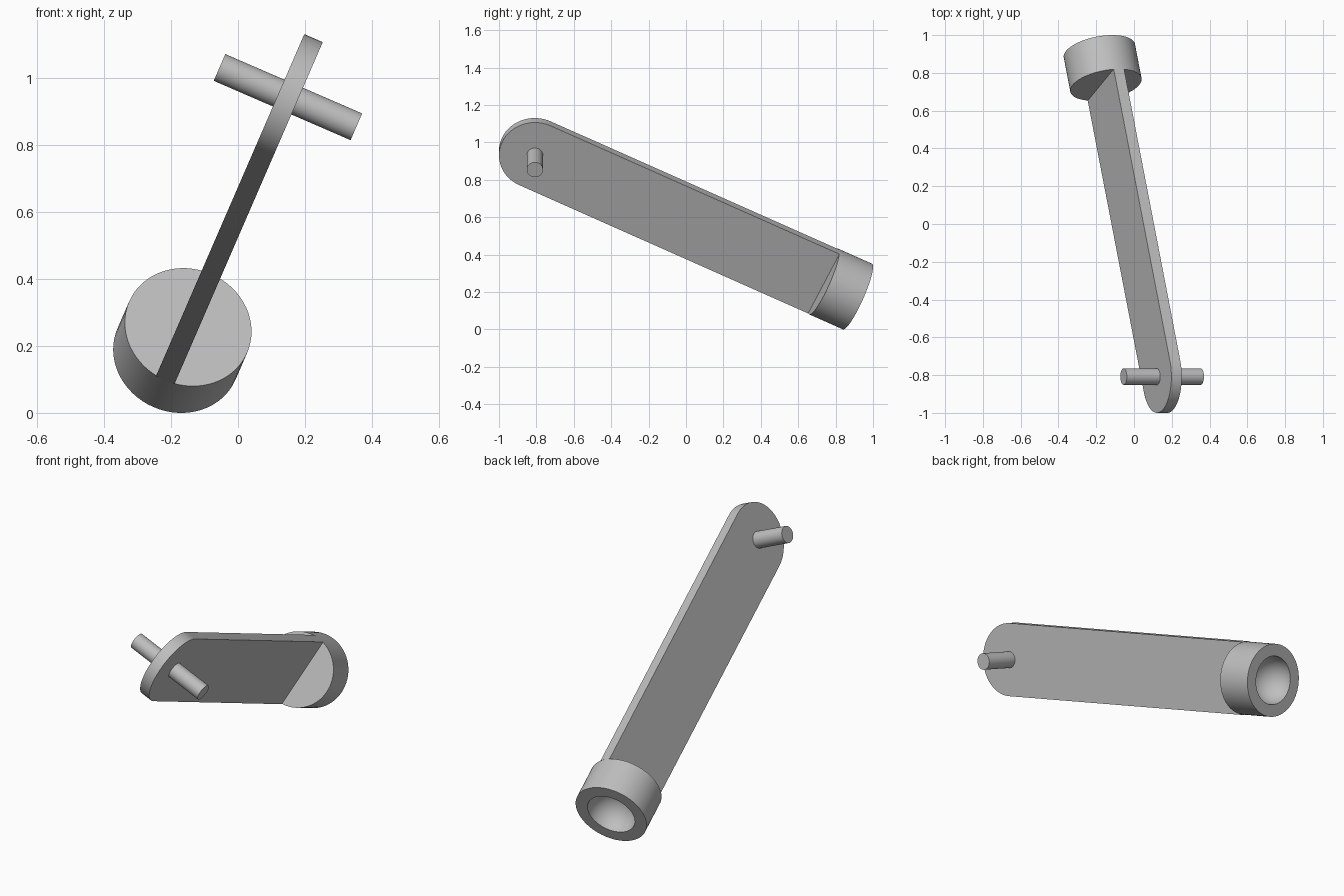
import bpy, bmesh
from math import sin, cos, pi, radians
from mathutils import Matrix, Vector

cube = bpy.data.objects.get("Cube")
if cube:
    bpy.data.objects.remove(cube, do_unlink=True)

# Single grey finish
grey = bpy.data.materials.new("plain grey")
grey.use_nodes = True
colour = (0.52, 0.52, 0.52, 1)
grey.diffuse_color = colour
grey.node_tree.nodes["Principled BSDF"].inputs["Base Color"].default_value = colour

# Tilted frame at the pin centre: X along the pin, Y down the arm
tilt, slope = radians(23.45), radians(25.84)
pin_dir = Vector((cos(tilt), 0, -sin(tilt)))
up = Vector((sin(tilt), 0, cos(tilt)))
arm_dir = Vector((0, 1, 0)) * cos(slope) - up * sin(slope)
side = pin_dir.cross(arm_dir)
frame = Matrix((pin_dir, arm_dir, side)).transposed().to_4x4()
frame.translation = (0.149, -0.808, 0.942)

RADIUS = 0.192       # arm half width and cup radius
ARM = 1.716          # pin centre to cup front
THICK = 0.06
CUP = 0.2
BOWL = 0.128


def finish(bm, name):
    bmesh.ops.recalc_face_normals(bm, faces=bm.faces)
    mesh = bpy.data.meshes.new(name)
    bm.to_mesh(mesh)
    bm.free()
    obj = bpy.data.objects.new(name, mesh)
    bpy.context.collection.objects.link(obj)
    mesh.materials.append(grey)
    obj.matrix_world = frame
    bpy.ops.object.select_all(action='DESELECT')
    obj.select_set(True)
    bpy.context.view_layer.objects.active = obj
    bpy.ops.object.shade_smooth_by_angle(angle=radians(30))
    return obj


# Flat arm with one rounded end
bm = bmesh.new()
n = 32
outline = [(-RADIUS * sin(pi * i / n), RADIUS * cos(pi * i / n)) for i in range(n + 1)]
outline += [(ARM, -RADIUS), (ARM, RADIUS)]
face = bm.faces.new([bm.verts.new((-THICK / 2, y, z)) for y, z in outline])
ext = bmesh.ops.extrude_face_region(bm, geom=[face])
bmesh.ops.translate(bm, vec=(THICK, 0, 0),
                    verts=[v for v in ext["geom"] if isinstance(v, bmesh.types.BMVert)])
finish(bm, "arm")

# Pin through the rounded end
bm = bmesh.new()
bmesh.ops.create_cone(bm, cap_ends=True, segments=48, radius1=0.0435, radius2=0.0435,
                      depth=0.445, matrix=Matrix.Rotation(pi / 2, 4, 'Y'))
finish(bm, "pin")

# Cup with a round bowl sunk in its far face, turned about the arm axis
bm = bmesh.new()
back = ARM + CUP
profile = [(0, ARM), (RADIUS, ARM), (RADIUS, back)]
steps = 16
profile += [(BOWL * cos(pi / 2 * i / steps), back - BOWL * sin(pi / 2 * i / steps))
            for i in range(steps)] + [(0, back - BOWL)]
verts = [bm.verts.new((r, y, 0)) for r, y in profile]
edges = [bm.edges.new(pair) for pair in zip(verts, verts[1:])]
bmesh.ops.spin(bm, geom=verts + edges, cent=(0, 0, 0), axis=(0, 1, 0),
               angle=2 * pi, steps=64, use_duplicate=False)
bmesh.ops.remove_doubles(bm, verts=bm.verts, dist=0.0005)
finish(bm, "cup")
